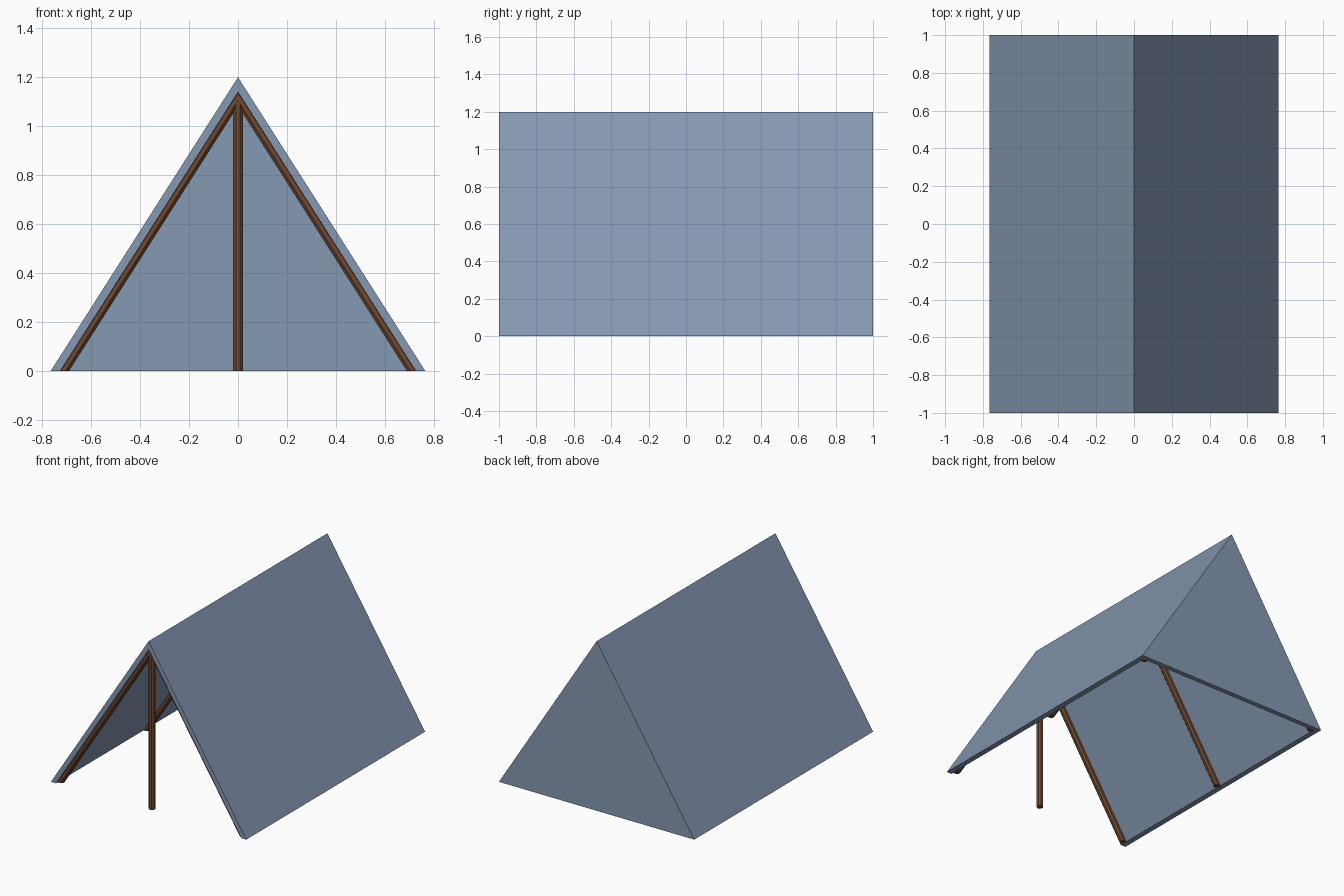
import bpy, bmesh, math

if "Cube" in bpy.data.objects:
    bpy.data.objects.remove(bpy.data.objects["Cube"])

W, H = 0.765, 1.2        # outer half width and ridge height
WI, HI = 0.726, 1.139    # inner half width and height
T = 0.035                # back wall thickness


def material(name, col):
    m = bpy.data.materials.new(name)
    m.diffuse_color = (*col, 1)
    m.use_nodes = True
    m.node_tree.nodes["Principled BSDF"].inputs["Base Color"].default_value = m.diffuse_color
    return m


cloth = material("blue grey canvas", (0.235, 0.315, 0.445))
wood = material("brown wood", (0.165, 0.068, 0.031))


def make(name, bm, mat):
    bmesh.ops.recalc_face_normals(bm, faces=bm.faces)
    me = bpy.data.meshes.new(name)
    bm.to_mesh(me)
    bm.free()
    me.materials.append(mat)
    ob = bpy.data.objects.new(name, me)
    bpy.context.collection.objects.link(ob)
    return ob


# Canvas: thick A-shaped shell, open at the front and closed at the back
bm = bmesh.new()
tri = lambda w, h, y: [bm.verts.new(p) for p in ((-w, y, 0), (0, y, h), (w, y, 0))]
of, ob_, nf, nb = tri(W, H, -1), tri(W, H, 1), tri(WI, HI, -1), tri(WI, HI, 1 - T)
for i in (0, 1):
    bm.faces.new((of[i], of[i + 1], ob_[i + 1], ob_[i]))   # outer slope
    bm.faces.new((nf[i], nf[i + 1], nb[i + 1], nb[i]))     # inner slope
    bm.faces.new((of[i], of[i + 1], nf[i + 1], nf[i]))     # front edge
for i in (0, 2):
    bm.faces.new((of[i], nf[i], nb[i], ob_[i]))            # bottom edge
bm.faces.new((ob_[0], nb[0], nb[2], ob_[2]))               # back wall bottom
bm.faces.new(ob_)
bm.faces.new(nb)
make("canvas_cover", bm, cloth)

# Rafters: round poles under each slope, mitred at the ridge and cut at the ground
R, SIDES = 0.02, 8
RING = [(R * math.cos((k + .5) * math.tau / SIDES) / math.cos(math.pi / SIDES),
         R * math.sin((k + .5) * math.tau / SIDES) / math.cos(math.pi / SIDES))
        for k in range(SIDES)]


def prism(bm, low, top):
    a = [bm.verts.new(p) for p in low]
    b = [bm.verts.new(p) for p in top]
    for k in range(SIDES):
        j = (k + 1) % SIDES
        bm.faces.new((a[k], a[j], b[j], b[k]))
    bm.faces.new(a)
    bm.faces.new(b)


slope = H / W
stretch = math.hypot(W, H) / H     # normal offset to horizontal offset
for name, y in (("front", -0.962), ("middle", 0), ("back", 0.958)):
    for side, s in (("left", -1), ("right", 1)):
        bm = bmesh.new()
        xs = [(0.714 + u * stretch, y + v) for u, v in RING]
        prism(bm, [(s * x, v, 0) for x, v in xs], [(0, v, x * slope) for x, v in xs])
        make(f"{name}_{side}_rafter", bm, wood)

# Upright pole in the doorway
bm = bmesh.new()
prism(bm, [(u, -0.962 + v, 0) for u, v in RING], [(u, -0.962 + v, 1.1) for u, v in RING])
make("front_upright_pole", bm, wood)
